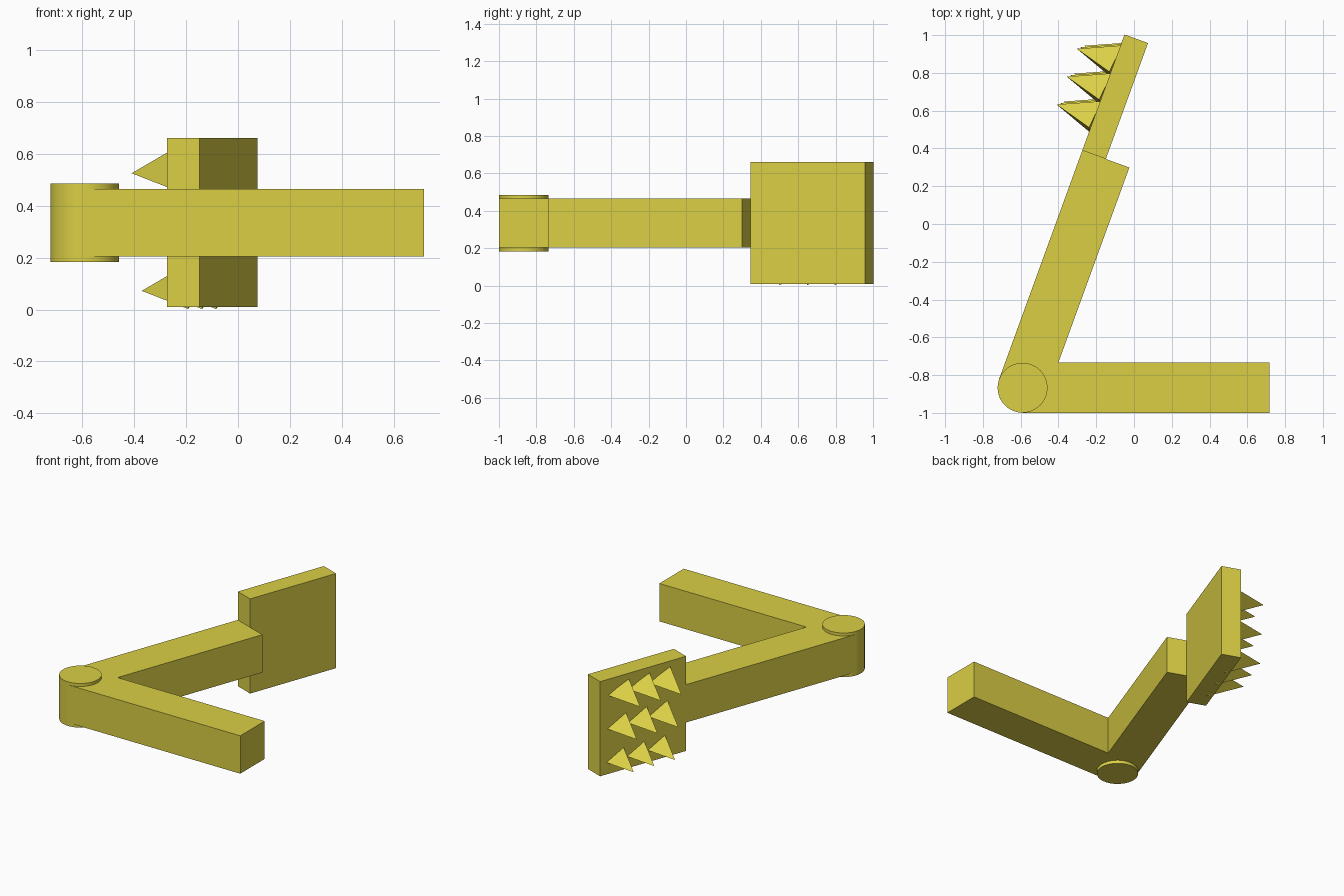
import bpy, bmesh
from math import radians, sin, cos
from mathutils import Matrix, Vector

if "Cube" in bpy.data.objects:
    bpy.data.objects.remove(bpy.data.objects["Cube"])

mat = bpy.data.materials.new("olive_yellow")
mat.diffuse_color = (0.70, 0.62, 0.06, 1)
mat.use_nodes = True
mat.node_tree.nodes["Principled BSDF"].inputs["Base Color"].default_value = mat.diffuse_color

PIVOT = Vector((-0.59, -0.867, 0))
ANGLE = radians(70)


def finish(bm, name, matrix=None):
    bmesh.ops.recalc_face_normals(bm, faces=bm.faces)
    mesh = bpy.data.meshes.new(name)
    bm.to_mesh(mesh)
    bm.free()
    mesh.materials.append(mat)
    obj = bpy.data.objects.new(name, mesh)
    bpy.context.collection.objects.link(obj)
    if matrix:
        obj.matrix_world = matrix
    return obj


def box(name, lo, hi, matrix):
    lo, hi = Vector(lo), Vector(hi)
    bm = bmesh.new()
    bmesh.ops.create_cube(bm, size=1, matrix=Matrix.Translation((lo + hi) / 2)
                          @ Matrix.Diagonal((*(hi - lo), 1)))
    return finish(bm, name, matrix)


# Frames: local x runs along each arm from the hinge
straight = Matrix.Translation(PIVOT)
swung = straight @ Matrix.Rotation(ANGLE, 4, 'Z')

# Two hinged arms
W = 0.1325
box("straight_arm", (0, -W, 0.205), (1.307, W, 0.465), straight)
box("angled_arm", (0, -W, 0.205), (1.289, W, 0.465), swung)

# Spiked plate, flush with the outer face of the angled arm
box("plate", (1.289, 0, 0.01), (1.942, W, 0.66), swung)

# Round hinge pin
bpy.ops.mesh.primitive_cylinder_add(vertices=48, radius=0.132, depth=0.303,
                                    location=(PIVOT.x, PIVOT.y, 0.334))
pin = bpy.context.object
pin.name = "hinge_pin"
pin.data.materials.append(mat)
bpy.ops.object.shade_smooth_by_angle(angle=radians(30))

# Three by three tilted three-sided spikes, partly sunk into the plate
spread = [(0, 0, 0), (-0.056, -0.203, 0.10), (0.098, -0.218, 0.024),
          (-0.080, -0.220, -0.070)]
bm = bmesh.new()
for row in range(3):
    for col in range(3):
        tip = Vector((1.289 + 0.21 - 0.014 * row + 0.157 * col,
                      W + 0.180 + 0.0155 * row,
                      0.072 + 0.2265 * row))
        v = [bm.verts.new(tip + Vector(s)) for s in spread]
        for f in ((0, 1, 2), (0, 2, 3), (0, 3, 1), (1, 3, 2)):
            bm.faces.new([v[i] for i in f])
finish(bm, "spikes", swung)
